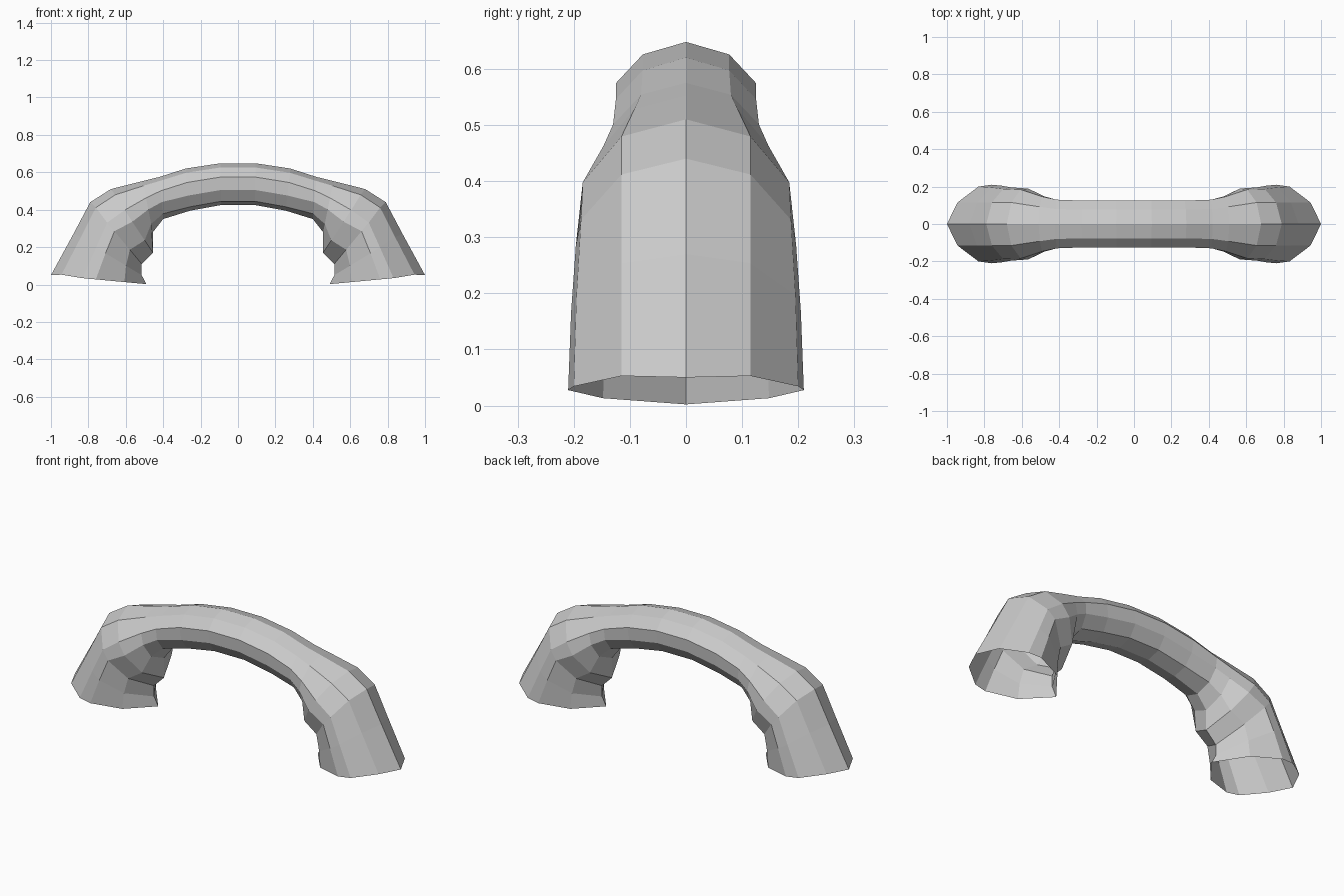
import bpy, bmesh

if "Cube" in bpy.data.objects:
    bpy.data.objects.remove(bpy.data.objects["Cube"])

# Ring stations on the +x half: outer x, z; inner x, z; shoulder half-width; widest half-width
STATIONS = [
    (0.095, 0.648, 0.09, 0.425, 0.077, 0.125),
    (0.28, 0.62, 0.255, 0.395, 0.077, 0.125),
    (0.42, 0.575, 0.40, 0.35, 0.080, 0.130),
    (0.51, 0.553, 0.455, 0.28, 0.092, 0.147),
    (0.68, 0.51, 0.455, 0.17, 0.115, 0.184),
    (0.79, 0.44, 0.515, 0.11, 0.115, 0.187),
    (0.88, 0.27, 0.515, 0.05, 0.115, 0.195),
    (1.0, 0.05, 0.49, 0.002, 0.115, 0.20),
]
# Depth fractions from outer to inner edge, at the grip and at the feet
GRIP = (0, 0.10, 0.33, 0.64, 0.91, 1)
FOOT = (0, 0.11, 0.33, 0.47, 0.77, 1)


def ring(station, t):
    """Ten-sided cross-section as points, starting at the outer edge."""
    ox, oz, ix, iz, w1, w2 = station
    widths = (0, w1, w2, w2 * (0.96 + 0.09 * t), w2 * (0.62 + 0.12 * t), 0)
    side = []
    for g, f, y in zip(GRIP, FOOT, widths):
        k = g + (f - g) * t
        side.append((ox + (ix - ox) * k, y, oz + (iz - oz) * k))
    # outer edge of each foot ring is slightly flattened
    x, y, z = side[1]
    side[1] = (x, y, z + 0.008 * t)
    return side + [(x, -y, z) for x, y, z in reversed(side[1:-1])]


# Hollow arched handle with open feet
half = [ring(s, min(1, max(0, (i - 1) / 4))) for i, s in enumerate(STATIONS)]
mirrored = [[(-x, y, z) for x, y, z in r] for r in reversed(half)]
bm = bmesh.new()
loops = [[bm.verts.new(p) for p in r] for r in mirrored + half]
for a, b in zip(loops, loops[1:]):
    n = len(a)
    for j in range(n):
        k = (j + 1) % n
        bm.faces.new((a[j], b[j], b[k], a[k]))
bmesh.ops.recalc_face_normals(bm, faces=bm.faces)
mesh = bpy.data.meshes.new("arched_handle")
bm.to_mesh(mesh)
bm.free()
handle = bpy.data.objects.new("arched_handle", mesh)
bpy.context.collection.objects.link(handle)
